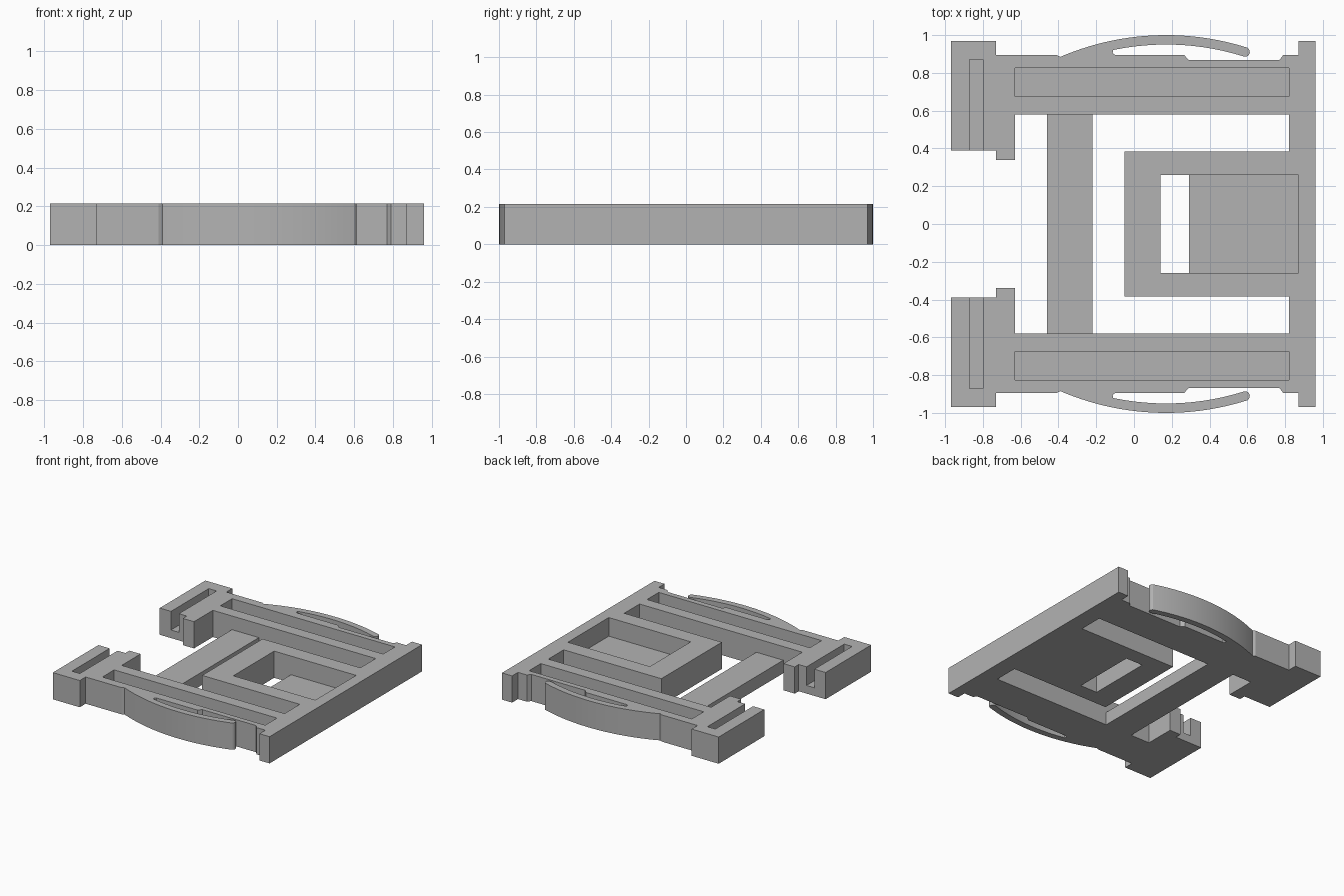
import bpy, bmesh, math

if "Cube" in bpy.data.objects:
    bpy.data.objects.remove(bpy.data.objects["Cube"], do_unlink=True)

H = 0.215        # full thickness
FLOOR = 0.065    # thickness left under the pockets

gray = bpy.data.materials.new("plain gray")
gray.use_nodes = True
gray.diffuse_color = (0.45, 0.45, 0.45, 1)
gray.node_tree.nodes["Principled BSDF"].inputs["Base Color"].default_value = gray.diffuse_color


def add_object(name, bm):
    bmesh.ops.recalc_face_normals(bm, faces=bm.faces)
    mesh = bpy.data.meshes.new(name)
    bm.to_mesh(mesh)
    bm.free()
    mesh.materials.append(gray)
    obj = bpy.data.objects.new(name, mesh)
    bpy.context.collection.objects.link(obj)
    return obj


def extrude_outline(bm, points, z0, z1):
    face = bm.faces.new([bm.verts.new((x, y, z0)) for x, y in points])
    top = bmesh.ops.extrude_face_region(bm, geom=[face])["geom"]
    verts = [g for g in top if isinstance(g, bmesh.types.BMVert)]
    bmesh.ops.translate(bm, verts=verts, vec=(0, 0, z1 - z0))


def rect(x0, x1, y0, y1):
    return [(x0, y0), (x1, y0), (x1, y1), (x0, y1)]


def slab(name, x0, x1, y0, y1, z0, z1):
    bm = bmesh.new()
    extrude_outline(bm, rect(x0, x1, y0, y1), z0, z1)
    return add_object(name, bm)


def arc(x0, x1, radius, top, steps=28):
    # shallow arc whose highest point is above x = 0.17
    xs = [x0 + (x1 - x0) * i / steps for i in range(steps + 1)]
    return [(x, top - radius + math.sqrt(radius**2 - (x - 0.17)**2)) for x in xs]


# Half outline: end plate, side rail, spring arm, foot pad, half of the ring
arm_inner = arc(-0.11, 0.585, 1.37, 0.95)
arm_outer = arc(0.59, -0.39, 1.42, 1.0)
a, b = arm_inner[-1], arm_outer[0]
cx, cy = (a[0] + b[0]) / 2, (a[1] + b[1]) / 2
r = math.dist(a, b) / 2
start = math.atan2(a[1] - cy, a[0] - cx)
tip = [(cx + r * math.cos(start + math.pi * i / 8), cy + r * math.sin(start + math.pi * i / 8))
       for i in range(1, 8)]
outline = [(0.96, 0), (0.96, 0.97), (0.87, 0.97), (0.87, 0.895), (0.79, 0.895),
           (0.77, 0.868), (0.29, 0.868), (0.265, 0.895), (-0.10, 0.895), (-0.113, 0.905)]
outline += arm_inner + tip + arm_outer
outline += [(-0.41, 0.895), (-0.73, 0.895), (-0.73, 0.97), (-0.97, 0.97), (-0.97, 0.39),
            (-0.73, 0.39), (-0.73, 0.34), (-0.63, 0.34), (-0.63, 0.58), (0.82, 0.58),
            (0.82, 0.385), (-0.05, 0.385), (-0.05, 0), (0.14, 0), (0.14, 0.26),
            (0.87, 0.26), (0.87, 0)]
bm = bmesh.new()
extrude_outline(bm, outline, 0, H)
seam = [f for f in bm.faces if all(abs(v.co.y) < 1e-5 for v in f.verts)]
bmesh.ops.delete(bm, geom=seam, context='FACES')
frame = add_object("frame", bm)

# Cutter for the rail pockets and the foot slots
bm = bmesh.new()
for side in (1, -1):
    for x0, x1, y0, y1 in ((-0.63, 0.82, 0.675, 0.825), (-0.87, -0.80, 0.30, 0.87)):
        extrude_outline(bm, rect(x0, x1, *sorted((side * y0, side * y1))), FLOOR, H + 0.1)
cutter = add_object("pocket_cutter", bm)
cutter.hide_render = True

mirror = frame.modifiers.new("mirror", 'MIRROR')
mirror.use_axis = (False, True, False)
cut = frame.modifiers.new("pockets", 'BOOLEAN')
cut.operation = 'DIFFERENCE'
cut.solver = 'EXACT'
cut.object = cutter
bpy.ops.object.select_all(action='DESELECT')
frame.select_set(True)
bpy.context.view_layer.objects.active = frame
for name in ("mirror", "pockets"):
    bpy.ops.object.modifier_apply(modifier=name)
bpy.data.objects.remove(cutter, do_unlink=True)
bpy.ops.object.shade_smooth_by_angle(angle=math.radians(20))

# Low crossbar between the rails and the floor of the tray inside the ring
slab("crossbar", -0.46, -0.22, -0.58, 0.58, 0, 0.105)
slab("tray_floor", 0.29, 0.87, -0.26, 0.26, 0, FLOOR)
